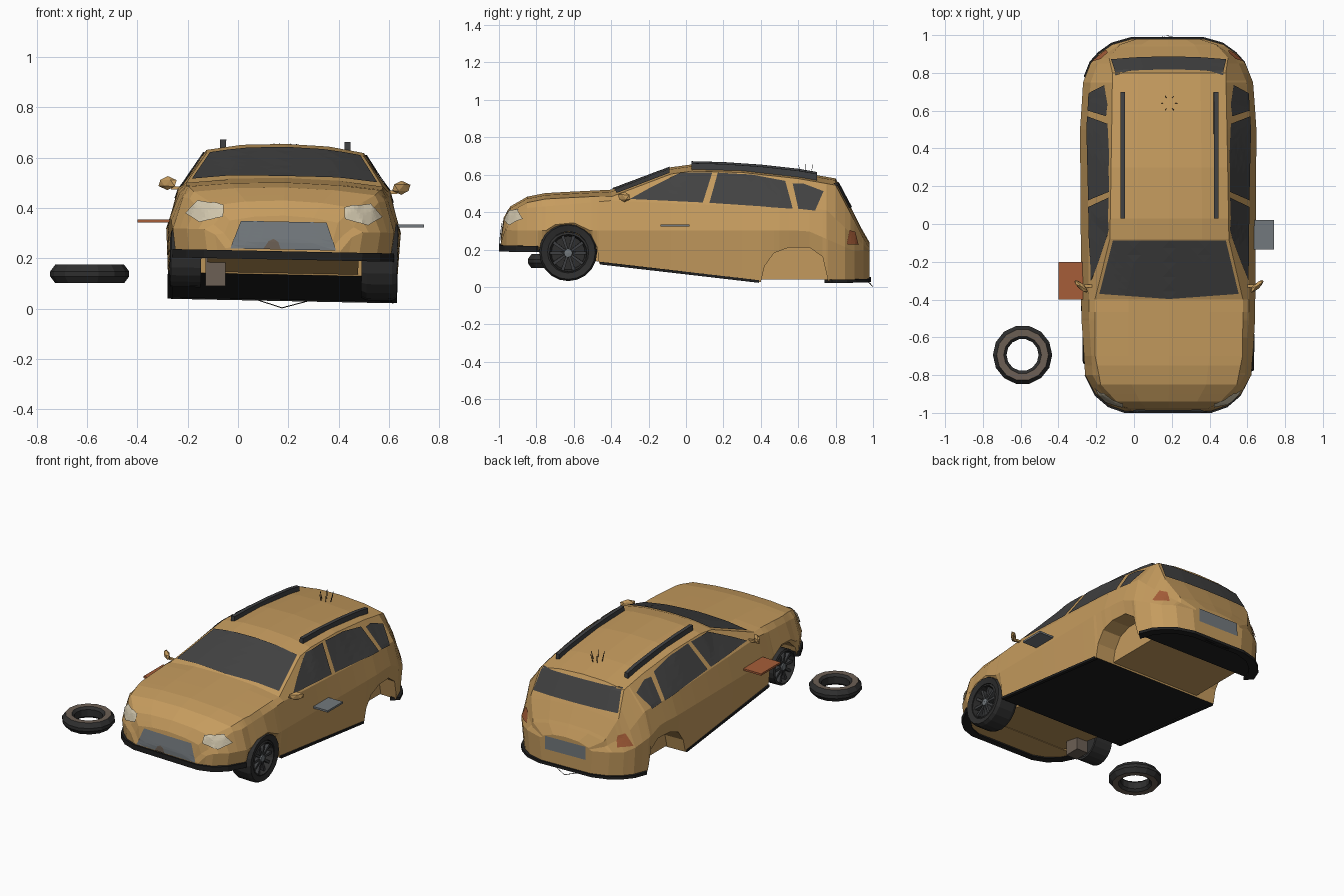
import bpy, bmesh, math
from mathutils import Vector
from mathutils.bvhtree import BVHTree

cube = bpy.data.objects.get("Cube")
if cube:
    bpy.data.objects.remove(cube)

CAR_X = 0.18   # the car stands off centre
ROLL = 0.02    # slight lean to one side


def material(name, r, g, b):
    m = bpy.data.materials.new(name)
    m.use_nodes = True
    m.diffuse_color = (r, g, b, 1)
    m.node_tree.nodes["Principled BSDF"].inputs["Base Color"].default_value = (r, g, b, 1)
    return m


paint = material("tan paint", 0.56, 0.33, 0.112)
glass = material("dark glass", 0.055, 0.055, 0.055)
steel = material("slate grey", 0.17, 0.19, 0.205)
lamp = material("cream lamp", 0.64, 0.57, 0.42)
black = material("black trim", 0.014, 0.014, 0.014)
dark = material("dark grey", 0.05, 0.052, 0.055)
rust = material("rust orange", 0.38, 0.11, 0.04)
rubber = material("rubber", 0.028, 0.028, 0.028)
brown = material("dusty brown", 0.15, 0.115, 0.09)


def make(name, bm, mats, on_car=True, recalc=True):
    if recalc:
        bmesh.ops.recalc_face_normals(bm, faces=bm.faces)
    if on_car:
        for v in bm.verts:
            x, z = v.co.x, v.co.z
            v.co.x = x + CAR_X + ROLL * (z - .25)
            v.co.z = z - ROLL * x
    me = bpy.data.meshes.new(name)
    bm.to_mesh(me)
    bm.free()
    for m in mats:
        me.materials.append(m)
    ob = bpy.data.objects.new(name, me)
    bpy.context.collection.objects.link(ob)


def curve(pts, y):
    if y <= pts[0][0]:
        return pts[0][1]
    for (a, p), (b, q) in zip(pts, pts[1:]):
        if y <= b:
            return p + (q - p) * (y - a) / (b - a)
    return pts[-1][1]


# Body curves along the length
top = [(-.99, .27), (-.975, .37), (-.94, .43), (-.85, .482), (-.75, .502), (-.6, .51), (-.4, .52), (-.08, .64),
       (.03, .655), (.3, .648), (.6, .615), (.8, .58), (.89, .41), (.94, .31), (.98, .24)]
bottom = [(-.99, .205), (-.79, .195), (-.77, .26), (-.7, .322), (-.6, .332), (-.51, .29), (-.475, .22),
          (-.465, .135), (.4, .035), (.42, .12), (.47, .19), (.55, .22), (.66, .22), (.73, .17),
          (.76, .04), (.98, .04)]
width = [(-.99, .23), (-.96, .315), (-.9, .385), (-.8, .44), (-.5, .46), (.5, .467), (.75, .45),
         (.85, .41), (.9, .365), (.95, .295), (.98, .19)]
edge = [(-.99, .19), (-.94, .275), (-.85, .36), (-.7, .39), (-.4, .392), (-.08, .315), (.8, .3), (.88, .315),
        (.95, .255), (.98, .165)]
belt = [(-.99, .26), (-.94, .375), (-.85, .43), (-.4, .47), (.75, .42), (.98, .2)]
shoulder = [(.65, .31), (.9, .2)]


def section(y):
    t, b, w, e = (curve(c, y) for c in (top, bottom, width, edge))
    ez = t - (.024 if y < -.4 else .03)
    bz = min(curve(belt, y), ez - .005)
    mid = min(max(curve(shoulder, y), b + .02), bz - .005)
    return [(0, b), (w - .015, b), (w, mid), (max(w - .037, e + .002), bz), (e, ez), (e * .55, t - .007), (0, t)]


# Body shell, lofted from mirrored sections
bm = bmesh.new()
stations = sorted({y for c in (top, bottom, width, edge) for y, _ in c} | {.15})
rings = []
for y in stations:
    half = section(y)
    full = half + [(-x, z) for x, z in half[-2:0:-1]]
    rings.append([bm.verts.new((x, y, z)) for x, z in full])
n = len(rings[0])
for y0, r, s in zip(stations, rings, rings[1:]):
    for i in range(n):
        f = bm.faces.new((r[i], r[(i + 1) % n], s[(i + 1) % n], s[i]))
        if i in (0, n - 1) and (-.47 < y0 < .39 or y0 > .75):
            f.material_index = 1
bm.faces.new(rings[0])
bm.faces.new(rings[-1])
bmesh.ops.recalc_face_normals(bm, faces=bm.faces)
tree = BVHTree.FromBMesh(bm)
make("body_shell", bm, [paint, black])


def panel(name, pts, axis, sign, mat, lift=.006):
    """Lay a flat outline onto the body along one axis."""
    bm = bmesh.new()
    out = Vector((0, 0, 0))
    out[axis] = sign
    others = [k for k in range(3) if k != axis]
    verts = []
    for p in pts:
        co = out * 2
        co[others[0]], co[others[1]] = p
        verts.append(bm.verts.new(co))
    bm.faces.new(verts)
    bmesh.ops.triangulate(bm, faces=bm.faces)
    bmesh.ops.subdivide_edges(bm, edges=bm.edges, cuts=7, use_grid_fill=True)
    for v in bm.verts:
        hit, normal = tree.ray_cast(v.co, -out)[:2]
        if hit is None:
            start = v.co.copy()
            start[axis] = sign * (.85 if axis == 1 else .4)
            hit, normal = tree.find_nearest(start)[:2]
        v.co = hit + normal * lift
    bm.normal_update()
    for f in bm.faces:
        if f.normal.dot(out) < 0:
            f.normal_flip()
    make(name, bm, [mat], recalc=False)


def symmetric(half):
    return half + [(-x, z) for x, z in reversed(half) if x]


# Glass, lamps and plates
panel("windscreen", symmetric([(0, -.395), (.368, -.368), (.298, -.085)]), 2, 1, glass)
panel("rear_window", symmetric([(.285, .555), (.305, .425)]), 1, 1, glass)
panel("grille", symmetric([(.17, .345), (.21, .235)]), 1, -1, steel)
panel("grille_patch", [(-.08, .235), (-.06, .265), (-.04, .275), (-.02, .265), (-.01, .235)], 1, -1, brown, .009)
panel("rear_plate", symmetric([(.145, .215), (.145, .13)]), 1, 1, steel)
side_windows = {
    "front_door_window": [(-.3, .475), (-.2, .53), (-.03, .614), (.14, .614), (.09, .457)],
    "rear_door_window": [(.125, .455), (.17, .614), (.35, .604), (.53, .57), (.57, .425)],
    "quarter_window": [(.6, .425), (.57, .555), (.63, .555), (.735, .515), (.69, .415)],
}
head = [(.24, .405), (.34, .42), (.385, .37), (.33, .335), (.24, .36)]
for side, label in ((1, "left_"), (-1, "right_")):
    for name, pts in side_windows.items():
        panel(label + name, pts, 0, side, glass)
    panel(label + "tail_lamp", [(.855, .235), (.87, .31), (.9, .3), (.918, .23)], 0, side, rust)
    panel(label + "headlamp", [(x * side, z) for x, z in head], 1, -1, lamp, .009)


def sweep(bm, frames):
    """Join a row of four-cornered frames into a closed bar."""
    rows = [[bm.verts.new(p) for p in f] for f in frames]
    for a, b in zip(rows, rows[1:]):
        for i in range(4):
            bm.faces.new((a[i], a[(i + 1) % 4], b[(i + 1) % 4], b[i]))
    bm.faces.new(rows[0])
    bm.faces.new(rows[-1])


def lip(name, ys, z0, z1, sign):
    bm = bmesh.new()
    path = [(curve(width, y), y) for y in ys]
    path += [(-x, y) for x, y in reversed(path)]
    sweep(bm, [[(x, y + .01 * sign, z0), (x, y + .01 * sign, z1),
                (x * .9, y - .03 * sign, z1), (x * .9, y - .03 * sign, z0)] for x, y in path])
    make(name, bm, [black])


lip("front_lip", [-.79, -.9, -.96, -.99], .195, .228, -1)
lip("rear_lip", [.77, .85, .9, .95, .98], .03, .048, 1)


def box(name, lo, hi, mat, on_car=False):
    bm = bmesh.new()
    bmesh.ops.create_cube(bm, size=1)
    for v in bm.verts:
        v.co = [(a + b) / 2 + c * (b - a) for a, b, c in zip(lo, hi, v.co)]
    make(name, bm, [mat], on_car)


# Floors between the wheel wells
box("rear_floor", (-.32, .38, .045), (.32, .78, .25), paint, True)
bm = bmesh.new()
sweep(bm, [[(-.3, y, z), (.3, y, z), (.3, y, .35), (-.3, y, .35)] for y, z in ((-.82, .203), (-.46, .14))])
make("front_floor", bm, [paint])

# Sills, roof rails and door mirrors
for side, label in ((1, "left_"), (-1, "right_")):
    bm = bmesh.new()
    sweep(bm, [[(side * x, y, curve(bottom, y) + dz) for x, dz in
                ((.435, -.005), (.435, .009), (.457, .009), (.457, -.005))] for y in (-.46, .39)])
    make(label + "sill", bm, [black])
    bm = bmesh.new()
    sweep(bm, [[(side * .247 + dx, y, curve(top, y) + dz) for dx, dz in
                ((-.012, -.025), (-.012, .012), (.012, .012), (.012, -.025))] for y in (.03, .2, .4, .6, .7)])
    make(label + "roof_rail", bm, [dark])
    bm = bmesh.new()
    bmesh.ops.create_icosphere(bm, subdivisions=1, radius=1)
    for v in bm.verts:
        v.co = (side * .465 + v.co.x * .04, -.33 + side * v.co.x * .03 + v.co.y * .022, .49 + v.co.z * .028)
    make(label + "mirror", bm, [paint])
    box(label + "mirror_arm", (side * .425 - .025, -.335, .465), (side * .425 + .025, -.32, .478), paint, True)

# Loose panels and the block under the nose
box("right_loose_panel", (-.4, -.4, .343), (-.26, -.2, .355), rust)
box("left_loose_panel", (.62, -.135, .322), (.74, .02, .334), steel)
box("engine_block", (-.13, -.68, .09), (-.05, -.58, .24), brown)


def lathe(bm, profile, place, sides):
    """Spin a closed loop of (radius, height) points; returns faces grouped by segment."""
    rows = []
    for i in range(sides):
        a = 2 * math.pi * i / sides
        rows.append([bm.verts.new(place(r * math.cos(a), r * math.sin(a), h)) for r, h in profile])
    groups = []
    for j in range(len(profile)):
        k = (j + 1) % len(profile)
        groups.append([bm.faces.new((rows[i][j], rows[i][k], rows[(i + 1) % sides][k], rows[(i + 1) % sides][j]))
                       for i in range(sides)])
    return groups


# Loose tyre lying beside the car
bm = bmesh.new()
tyre = [(.085, -.022), (.1, -.036), (.137, -.037), (.157, -.01), (.157, .01), (.137, .037), (.1, .036), (.085, .022)]
groups = lathe(bm, tyre, lambda a, b, h: (-.59 + a, -.693 + b, .138 + h), 14)
for j in (1, 5):
    for f in groups[j]:
        f.material_index = 1
make("loose_tyre", bm, [rubber, brown], False)


def rim(label, side):
    """Dished wheel centre with ten spokes and a hub."""
    def place(a, b, h):
        return (side * (.385 + h), -.63 + a, .19 + b)
    bm = bmesh.new()
    lathe(bm, [(.098, -.06), (.112, -.06), (.112, .06), (.1, .065), (.09, .02), (.001, .02), (.001, -.01), (.09, -.01)],
          place, 20)
    make(label + "rim", bm, [rubber])
    bm = bmesh.new()
    for i in range(10):
        a = 2 * math.pi * i / 10
        c, s = math.cos(a), math.sin(a)
        frames = []
        for r, w in ((.02, .006), (.1, .009)):
            frames.append([place(r * c - t * s, r * s + t * c, h) for t, h in ((-w, .015), (w, .015), (w, .05), (-w, .05))])
        sweep(bm, frames)
    make(label + "spokes", bm, [dark])
    bm = bmesh.new()
    lathe(bm, [(.001, .02), (.026, .02), (.022, .058), (.001, .06)], place, 10)
    make(label + "hub", bm, [steel])


# Front wheels: one complete, one bare rim
rim("left_front_", 1)
rim("right_front_", -1)
bm = bmesh.new()
lathe(bm, [(.11, -.06), (.145, -.072), (.155, -.05), (.155, .05), (.145, .07), (.11, .062)],
      lambda a, b, h: (.385 + h, -.63 + a, .195 + b), 20)
make("left_front_tyre", bm, [rubber])


def wire(name, pts, radius):
    bm = bmesh.new()
    sweep(bm, [[(x + dx * radius, y + dx * radius * .5, z + dz * radius) for dx, dz in ((-1, 0), (0, -1), (1, 0), (0, 1))]
               for x, y, z in pts])
    make(name, bm, [black])


# Roof twigs and the hanging wire at the back
for i in range(6):
    a = math.pi * i / 3
    c, s = math.cos(a), math.sin(a)
    wire("roof_twig", [(.03 * c, .64 + .03 * s, .6), (.045 * c, .64 + .045 * s, .655)], .002)
wire("hanging_wire", [(-.14, .96, .045), (0, .998, .003), (.13, .96, .04)], .002)
